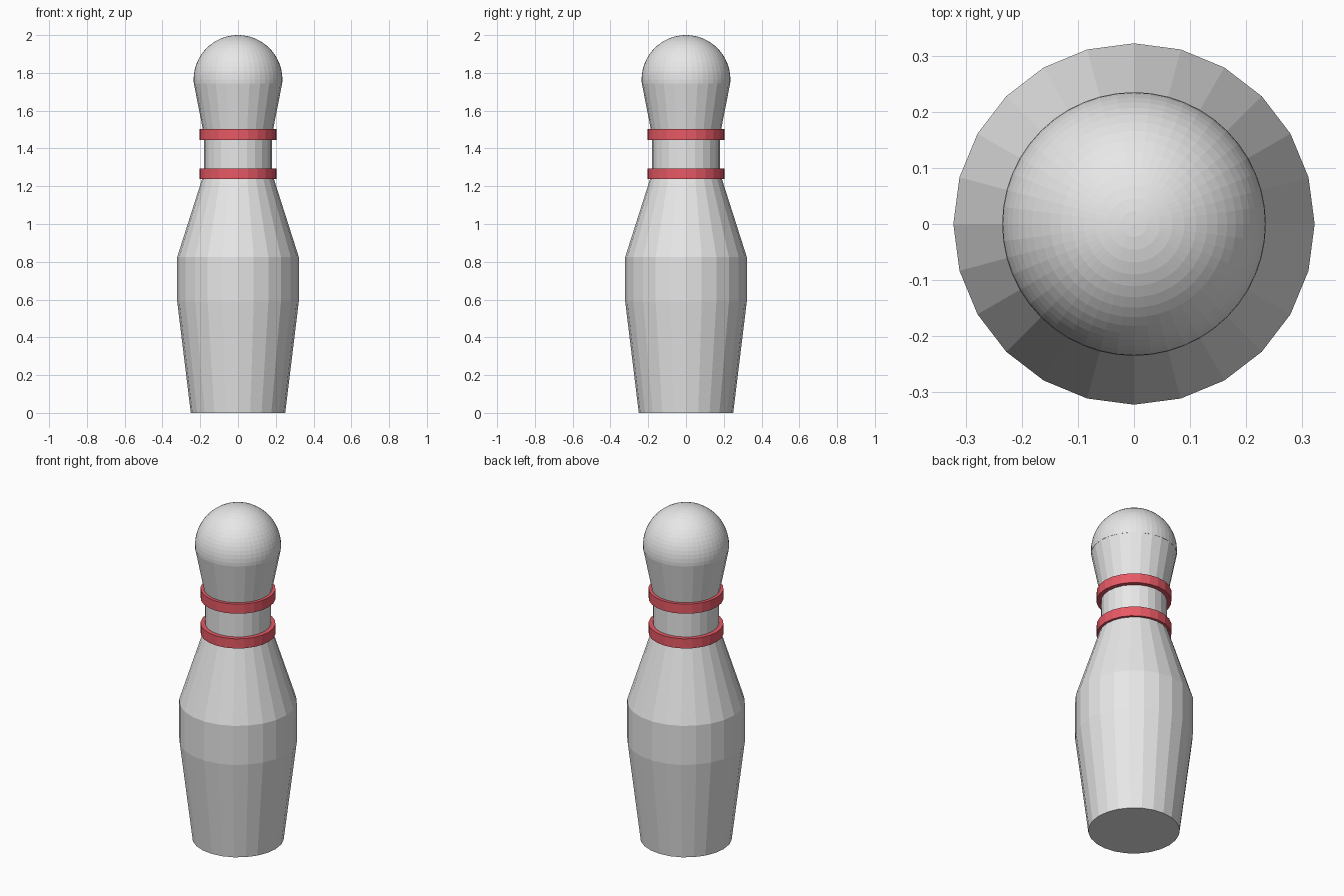
import bpy, bmesh, math

cube = bpy.data.objects.get("Cube")
if cube:
    bpy.data.objects.remove(cube, do_unlink=True)


def make_material(name, color):
    mat = bpy.data.materials.new(name)
    mat.use_nodes = True
    mat.diffuse_color = color
    mat.node_tree.nodes["Principled BSDF"].inputs["Base Color"].default_value = color
    return mat


def lathe(name, profile, sides, mat, closed=False):
    """Revolve (radius, z) points around z; open ends are capped or come to a point."""
    bm = bmesh.new()
    rings = []
    for r, z in profile:
        if r == 0:
            rings.append([bm.verts.new((0, 0, z))] * sides)
        else:
            angles = [math.tau * i / sides for i in range(sides)]
            rings.append([bm.verts.new((r * math.cos(a), r * math.sin(a), z)) for a in angles])
    pairs = list(zip(rings, rings[1:]))
    if closed:
        pairs.append((rings[-1], rings[0]))
    for low, high in pairs:
        for i in range(sides):
            j = (i + 1) % sides
            corners = dict.fromkeys((low[i], low[j], high[j], high[i]))
            bm.faces.new(list(corners))
    if not closed:
        for ring in (rings[0], rings[-1]):
            if len(set(ring)) > 1:
                bm.faces.new(ring)
    bmesh.ops.recalc_face_normals(bm, faces=bm.faces)
    mesh = bpy.data.meshes.new(name)
    bm.to_mesh(mesh)
    bm.free()
    mesh.materials.append(mat)
    obj = bpy.data.objects.new(name, mesh)
    bpy.context.collection.objects.link(obj)
    return obj


white = make_material("pin white", (0.8, 0.8, 0.8, 1))
red = make_material("stripe red", (0.8, 0.1, 0.13, 1))

# Faceted body: base, belly, shoulder, neck and flare under the head
body = [(0.25, 0), (0.322, 0.59), (0.322, 0.825), (0.18, 1.27),
        (0.18, 1.47), (0.234, 1.745)]
lathe("pin_body", body, 24, white)

# Finely faceted dome head
radius, steps = 0.235, 16
arc = [math.pi / 2 * i / steps for i in range(steps)]
dome = [(0.234, 1.745)] + [(radius * math.cos(a), 2 - radius + radius * math.sin(a)) for a in arc]
lathe("pin_head", dome + [(0, 2)], 48, white)

# Raised neck bands
for name, z in (("lower_band", 1.237), ("upper_band", 1.446)):
    top = z + 0.058
    lathe(name, [(0.17, z), (0.205, z), (0.205, top), (0.17, top)], 24, red, closed=True)
